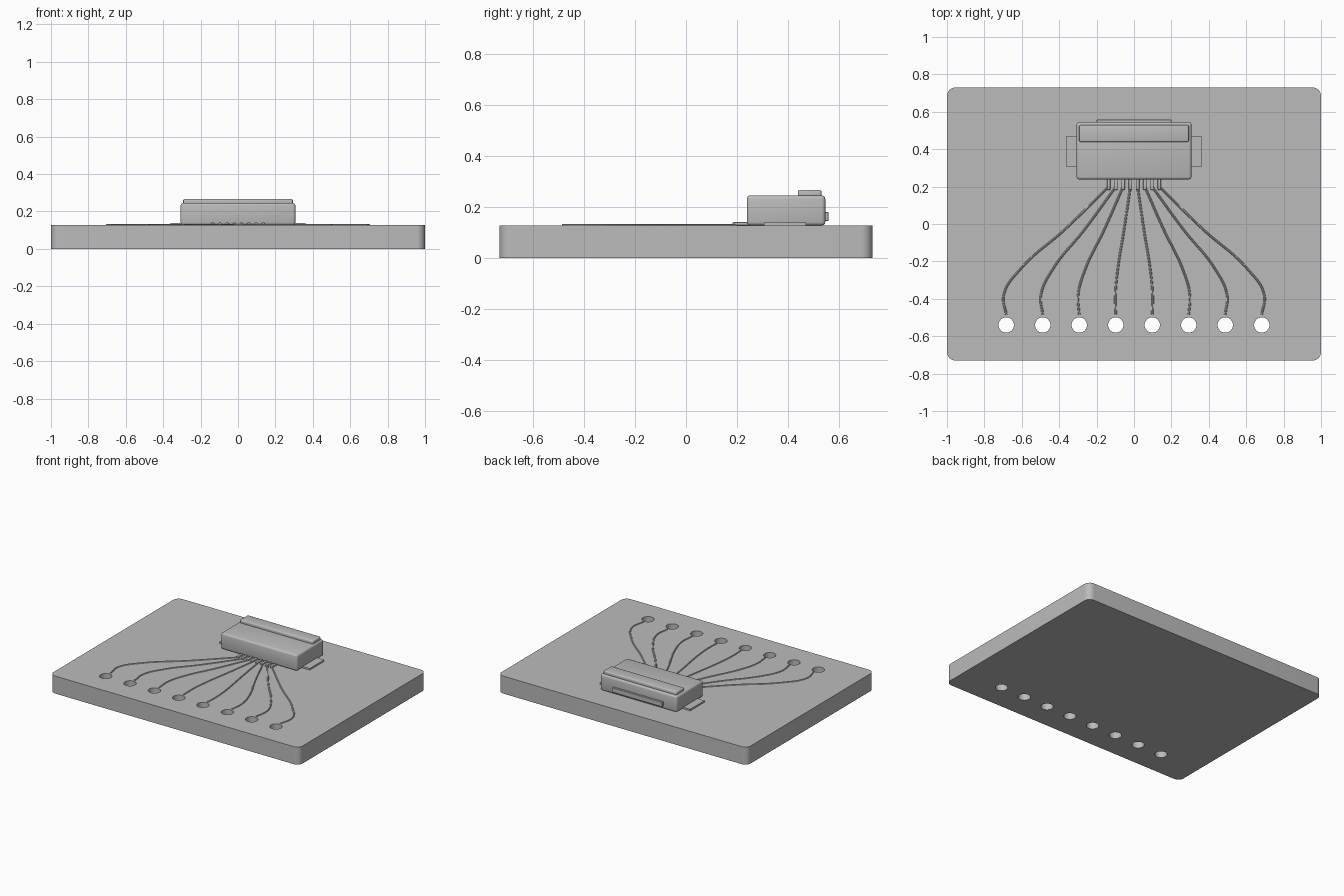
import bpy
import bmesh
from mathutils import Vector

if "Cube" in bpy.data.objects:
    bpy.data.objects.remove(bpy.data.objects["Cube"], do_unlink=True)

TOP = 0.127          # height of the board surface
COUNT = 8            # pins, traces and holes
HOLE_Y = -0.54

grey = bpy.data.materials.new("plain_grey")
grey.use_nodes = True
colour = (0.5, 0.5, 0.5, 1)
grey.diffuse_color = colour
grey.node_tree.nodes["Principled BSDF"].inputs["Base Color"].default_value = colour


def activate(obj):
    bpy.ops.object.select_all(action="DESELECT")
    obj.select_set(True)
    bpy.context.view_layer.objects.active = obj


def smooth(obj):
    activate(obj)
    bpy.ops.object.shade_smooth_by_angle(angle=0.6)


def box(name, low, high, bevel=0, segments=3, vertical_only=False):
    """Box between two corners, with optional rounded edges."""
    low, high = Vector(low), Vector(high)
    bm = bmesh.new()
    bmesh.ops.create_cube(bm, size=1)
    for v in bm.verts:
        v.co = (low + high) / 2 + v.co * (high - low)
    if bevel:
        edges = [e for e in bm.edges if not vertical_only
                 or abs(e.verts[0].co.z - e.verts[1].co.z) > 0.01]
        bmesh.ops.bevel(bm, geom=edges, offset=bevel, segments=segments,
                        profile=0.5, affect="EDGES")
    mesh = bpy.data.meshes.new(name)
    bm.to_mesh(mesh)
    bm.free()
    mesh.materials.append(grey)
    obj = bpy.data.objects.new(name, mesh)
    bpy.context.collection.objects.link(obj)
    if bevel:
        smooth(obj)
    return obj


def spread(i, half):
    return half * (2 * i / (COUNT - 1) - 1)


def pin_x(i):
    return spread(i, 0.135)


def hole_x(i):
    return spread(i, 0.683)


# Board with rounded corners and a row of through holes
board = box("board", (-1, -0.73, 0), (1, 0.73, TOP), 0.045, 8, True)
bm = bmesh.new()
for i in range(COUNT):
    ring = bmesh.ops.create_cone(bm, cap_ends=True, segments=32, radius1=0.041,
                                 radius2=0.041, depth=0.4)["verts"]
    bmesh.ops.translate(bm, verts=ring, vec=(hole_x(i), HOLE_Y, 0.06))
cut_mesh = bpy.data.meshes.new("hole_cutter")
bm.to_mesh(cut_mesh)
bm.free()
cut_mesh.materials.append(grey)
cutter = bpy.data.objects.new("hole_cutter", cut_mesh)
bpy.context.collection.objects.link(cutter)
activate(board)
mod = board.modifiers.new("holes", "BOOLEAN")
mod.object = cutter
mod.operation = "DIFFERENCE"
mod.solver = "EXACT"
bpy.ops.object.modifier_apply(modifier=mod.name)
bpy.data.objects.remove(cutter, do_unlink=True)
smooth(board)

# Connector housing, latch bar on top and strip on the back
box("connector_body", (-0.307, 0.238, TOP), (0.307, 0.545, 0.245), 0.014)
box("latch_bar", (-0.293, 0.438, 0.235), (0.293, 0.53, 0.267), 0.008)
box("back_strip", (-0.2, 0.53, 0.145), (0.2, 0.558, 0.18), 0.002, 1)

# Solder tabs on both sides
for side, name in ((1, "left_tab"), (-1, "right_tab")):
    xs = sorted((side * 0.29, side * 0.362))
    box(name, (xs[0], 0.305, TOP), (xs[1], 0.47, TOP + 0.012))

# Pins and the curved traces running to the holes
for i in range(COUNT):
    px, hx = pin_x(i), hole_x(i)
    box(f"pin_{i + 1}", (px - 0.009, 0.182, TOP), (px + 0.009, 0.25, TOP + 0.013),
        0.004, 2)
    path = [(px, 0.2), (px + (hx - px) * 0.43, -0.03),
            (px + (hx - px) * 0.86, -0.24), (hx * 1.02, -0.38), (hx, -0.485)]
    curve = bpy.data.curves.new(f"trace_{i + 1}", "CURVE")
    curve.dimensions = "3D"
    curve.bevel_depth = 0.006
    curve.bevel_resolution = 2
    curve.resolution_u = 10
    curve.use_fill_caps = True
    line = curve.splines.new("BEZIER")
    line.bezier_points.add(len(path) - 1)
    for point, (x, y) in zip(line.bezier_points, path):
        point.co = (x, y, TOP)
        point.handle_left_type = point.handle_right_type = "AUTO"
    curve.materials.append(grey)
    trace = bpy.data.objects.new(f"trace_{i + 1}", curve)
    bpy.context.collection.objects.link(trace)
    activate(trace)
    bpy.ops.object.convert(target="MESH")
    smooth(bpy.context.view_layer.objects.active)
